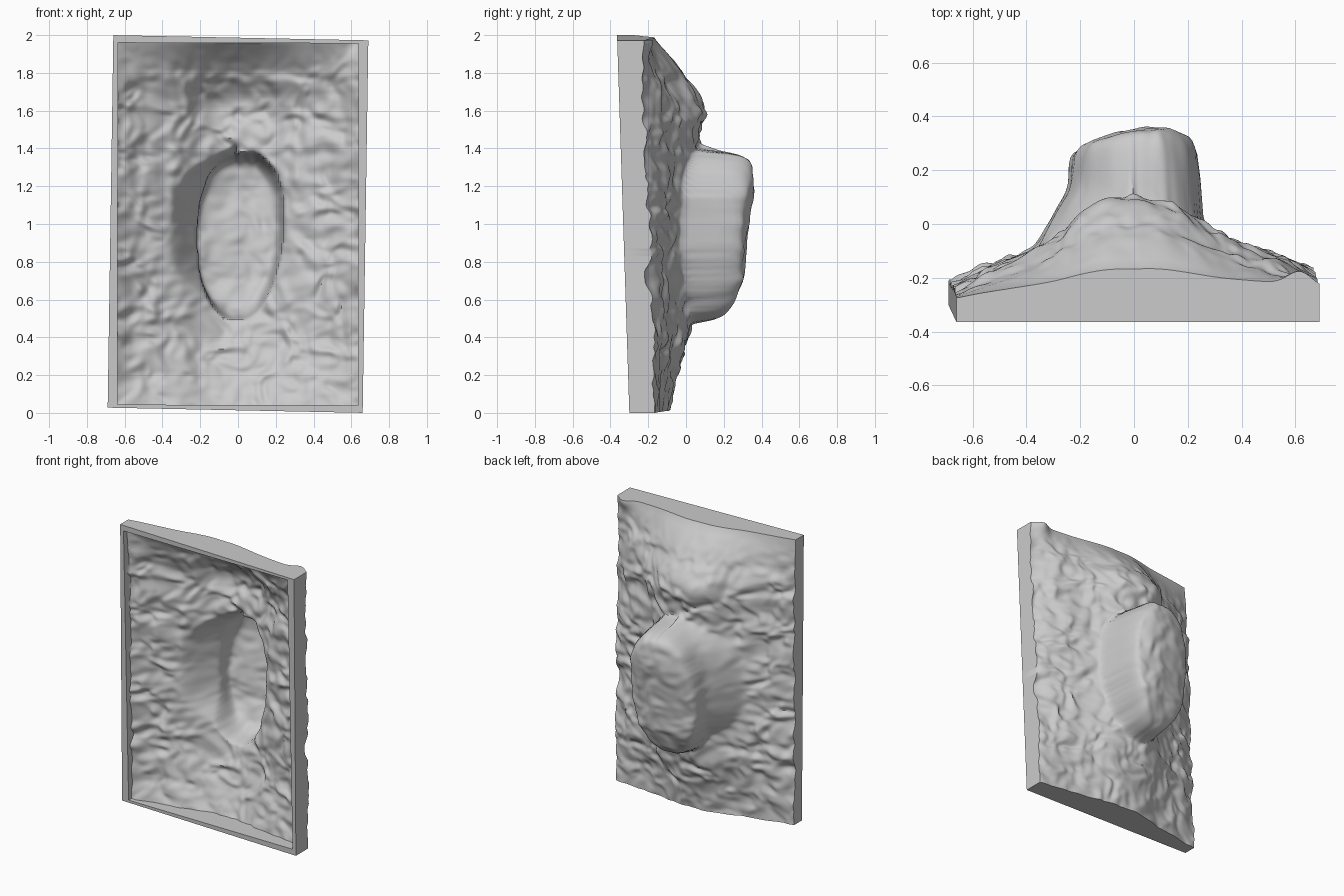
import bpy, bmesh, math
from mathutils import Vector, noise

if "Cube" in bpy.data.objects:
    bpy.data.objects.remove(bpy.data.objects["Cube"])

NX, NZ = 132, 194


def clamp(t):
    return max(0.0, min(1.0, t))


def smooth(t):
    t = clamp(t)
    return t * t * (3 - 2 * t)


def curve(pts, t):
    """Piecewise linear lookup through (position, value) points."""
    if t <= pts[0][0]:
        return pts[0][1]
    for (a, va), (b, vb) in zip(pts, pts[1:]):
        if t <= b:
            return va + (vb - va) * (t - a) / (b - a)
    return pts[-1][1]


# central ridge height along z, and how it falls away along x
RIDGE = [(0, -.09), (.2, -.05), (.38, .015), (.55, .035), (1.0, .07), (1.4, .07),
         (1.64, .11), (1.75, .01), (1.9, -.09), (2, -.19)]
FALL = [(-.68, 0), (-.6, .17), (-.4, .42), (-.3, .56), (-.2, .82), (-.1, 1),
        (.1, 1), (.2, .82), (.3, .6), (.42, .43), (.6, .22), (.68, 0)]
# outward height of the boss along z
BOSS = [(.45, .2), (.55, .24), (.7, .3), (.95, .325), (1.15, .355), (1.4, .35)]


def front_y(z):
    return -.30 - .0325 * z


def height(x, z, inset):
    """Back surface y at (x, z); inset gives the inner skin."""
    edge = front_y(z) + .085 + .04 * clamp(x / 1.2 + .5)
    r = sum(curve(RIDGE, z + o) for o in (-.05, -.025, 0, .025, .05)) / 5
    f = sum(curve(FALL, x + o) for o in (-.04, -.02, 0, .02, .04)) / 5
    base = edge + (r - edge) * f
    # rough rock texture, calmer toward the top and bottom ends
    p = Vector((x * 8, z * 9, 3.0))
    w = Vector((noise.noise(p * .8 + Vector((7, 0, 0))),
                noise.noise(p * .8 + Vector((0, 9, 0))), 0))
    n = noise.noise(p + w * .7) * .026
    n += noise.noise(p * 2.2 + w) * .018 + noise.noise(p * .4) * .012
    base += n * smooth((2 - z) / .35) * (.5 + .5 * smooth(z / .4))
    # raised lump at one top corner
    base += .05 * math.exp(-((x - .62) ** 2 + (z - 1.97) ** 2) / .004)
    # sloping buttress on the left of the boss
    if -.45 < x < .0 and .45 < z < 1.5:
        foot = -.375 + .2 * abs((z - .98) / .41) ** 3.5 + inset
        d = min(.2, -.1 + .31 * (x - foot) / .18) + n * .6 - base
        base += .5 * (d + math.sqrt(d * d + .0004)) * smooth((x + .45) / .08)
    # oval boss
    dx = x - .015 - .06 * (z - .94)
    a = .238 - .03 * clamp((.9 - z) / .4) - inset
    rr = (abs(dx / a) ** 2.4 + abs((z - .935) / (.455 - inset)) ** 2.4) ** (1 / 2.4)
    t = clamp((1 - rr + n * .8 * (rr < 1)) / .2)
    mask = (1 - (1 - t) ** 2.5) ** (1 / 2.5)
    top = curve(BOSS, z) - .6 * max(0, .06 - x) ** 1.6 - 1.2 * max(0, x - .12) ** 1.6
    top += n * .5
    return base + (top - base) * mask if top > base else base


def place(u, v, half_w, half_h, skew):
    """Slightly skewed rectangle, u and v in -1..1."""
    return u * half_w + skew * v, 1 + v * half_h - .0137 * u * skew / .015


bm = bmesh.new()


def skin(size, inset, depth, edge_depth):
    grid = []
    for j in range(NZ + 1):
        row = []
        for i in range(NX + 1):
            u, v = 2 * i / NX - 1, 2 * j / NZ - 1
            x, z = place(u, v, *size)
            thick = depth + edge_depth * clamp(1 - min(.64 - abs(u) * .64, 1 - abs(v)) / .15)
            y = max(height(x, z, inset) - thick, front_y(z) + .02)
            # slight overhang on the left of the boss
            if -.3 < x < 0:
                x -= .03 * smooth((y - .1) / .12) * smooth(-x / .15)
            row.append(bm.verts.new((x, y, z)))
        grid.append(row)
    for j in range(NZ):
        for i in range(NX):
            q = [grid[j][i], grid[j][i + 1], grid[j + 1][i + 1], grid[j + 1][i]]
            bm.faces.new(q)
    return ([grid[0][i] for i in range(NX)] + [grid[j][NX] for j in range(NZ)]
            + [grid[NZ][i] for i in range(NX, 0, -1)]
            + [grid[j][0] for j in range(NZ, 0, -1)])


# outer and inner skins
outer = skin((.675, .986, .015), 0, 0, 0)
inner = skin((.637, .958, .002), .018, .032, .03)

# soften the steep boss walls
for _ in range(2):
    bmesh.ops.smooth_vert(
        bm, verts=[v for v in bm.verts if abs(v.co.x) < .4 and .42 < v.co.z < 1.45],
        factor=.5, use_axis_x=True, use_axis_y=True, use_axis_z=True)


# flat front rim joining both skins
def rim(loop):
    return [bm.verts.new((v.co.x, front_y(v.co.z), v.co.z)) for v in loop]


loops = [outer, rim(outer), rim(inner), inner]
for a, b in zip(loops, loops[1:]):
    for k in range(len(a)):
        m = (k + 1) % len(a)
        bm.faces.new((a[k], a[m], b[m], b[k]))
bmesh.ops.recalc_face_normals(bm, faces=bm.faces)

me = bpy.data.meshes.new("relief_shell")
bm.to_mesh(me)
bm.free()
ob = bpy.data.objects.new("relief_shell", me)
bpy.context.collection.objects.link(ob)
bpy.context.view_layer.objects.active = ob
ob.select_set(True)
bpy.ops.object.shade_smooth_by_angle(angle=math.radians(45))
